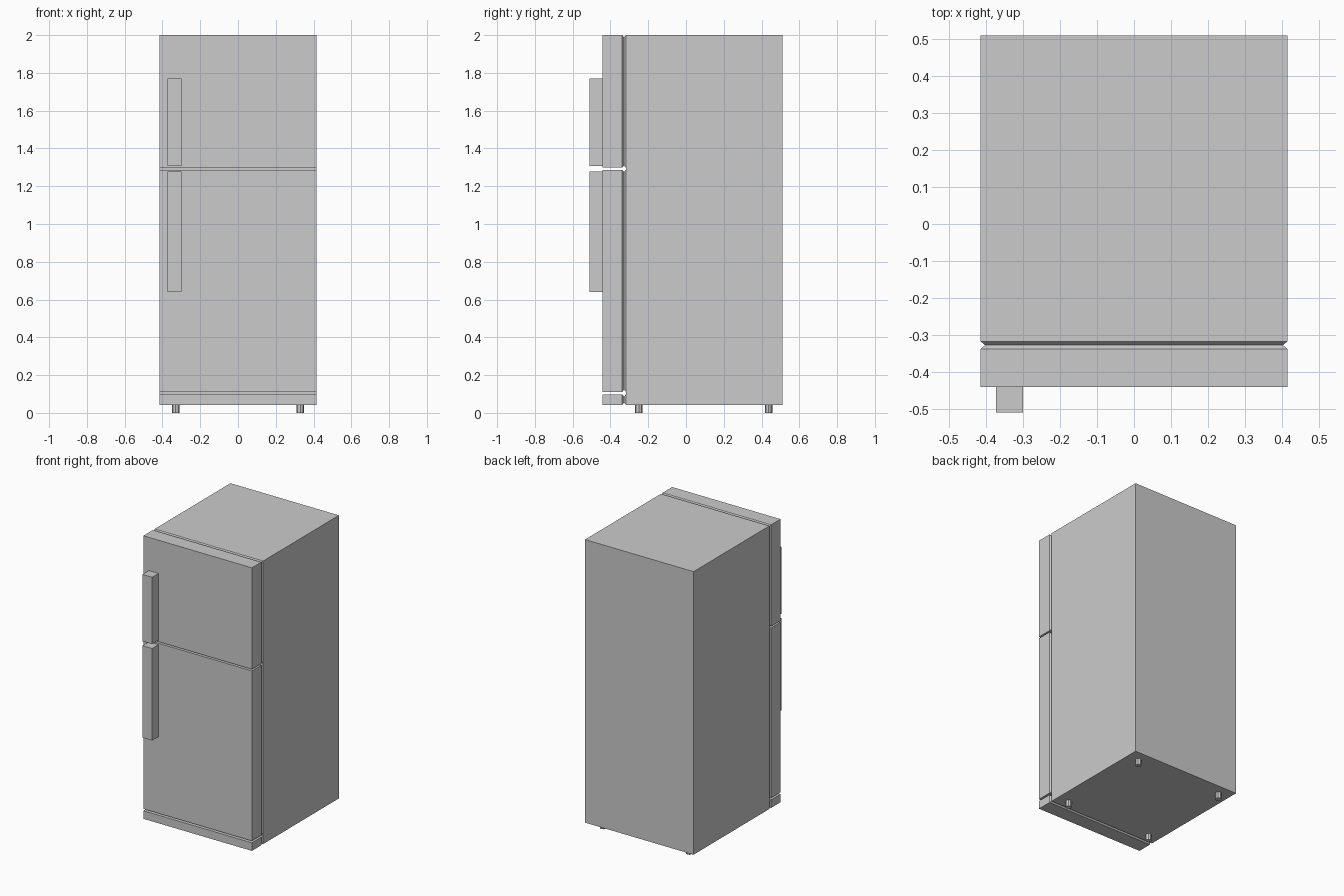
import bpy, bmesh

if "Cube" in bpy.data.objects:
    bpy.data.objects.remove(bpy.data.objects["Cube"])

W = 0.415                      # half width of the cabinet
BACK, BODY_FRONT = 0.51, -0.318
DOOR_BACK, DOOR_FRONT = -0.338, -0.441
BOTTOM, TOP = 0.042, 2.0


def finish(name, bm):
    bmesh.ops.recalc_face_normals(bm, faces=bm.faces)
    me = bpy.data.meshes.new(name)
    bm.to_mesh(me)
    bm.free()
    ob = bpy.data.objects.new(name, me)
    bpy.context.collection.objects.link(ob)
    return ob


def loft(name, x0, x1, z0, z1, sections):
    """Rectangular rings along y, each given as (y, inset)."""
    bm = bmesh.new()
    rings = []
    for y, i in sections:
        corners = ((x0 + i, z0 + i), (x1 - i, z0 + i), (x1 - i, z1 - i), (x0 + i, z1 - i))
        rings.append([bm.verts.new((x, y, z)) for x, z in corners])
    for a, b in zip(rings, rings[1:]):
        for k in range(4):
            bm.faces.new((a[k], a[(k + 1) % 4], b[(k + 1) % 4], b[k]))
    bm.faces.new(rings[0])
    bm.faces.new(rings[-1])
    return finish(name, bm)


# Cabinet
loft("cabinet", -W, W, BOTTOM, TOP, [(BODY_FRONT, 0), (BACK, 0)])

# Front panels, each with a pinched seal behind it
for name, z0, z1 in (("freezer_door", 1.298, TOP),
                     ("fridge_door", 0.111, 1.287),
                     ("kick_panel", BOTTOM, 0.098)):
    loft(name, -W, W, z0, z1, [(DOOR_FRONT, 0), (DOOR_BACK, 0)])
    mid = (DOOR_BACK + BODY_FRONT) / 2
    loft(name + "_seal", -W, W, z0, z1,
         [(DOOR_BACK, 0), (mid, 0.012), (BODY_FRONT, 0)])

# Handles
for name, z0, z1 in (("freezer_handle", 1.308, 1.77), ("fridge_handle", 0.641, 1.277)):
    loft(name, -0.374, -0.30, z0, z1, [(-0.51, 0), (DOOR_FRONT, 0)])

# Feet
for side, x in (("left", -0.33), ("right", 0.33)):
    for end, y in (("front", -0.25), ("back", 0.437)):
        bm = bmesh.new()
        bmesh.ops.create_cone(bm, cap_ends=True, segments=8, radius1=0.02,
                              radius2=0.02, depth=BOTTOM)
        bmesh.ops.translate(bm, verts=bm.verts, vec=(x, y, BOTTOM / 2))
        finish(f"{end}_{side}_foot", bm)
